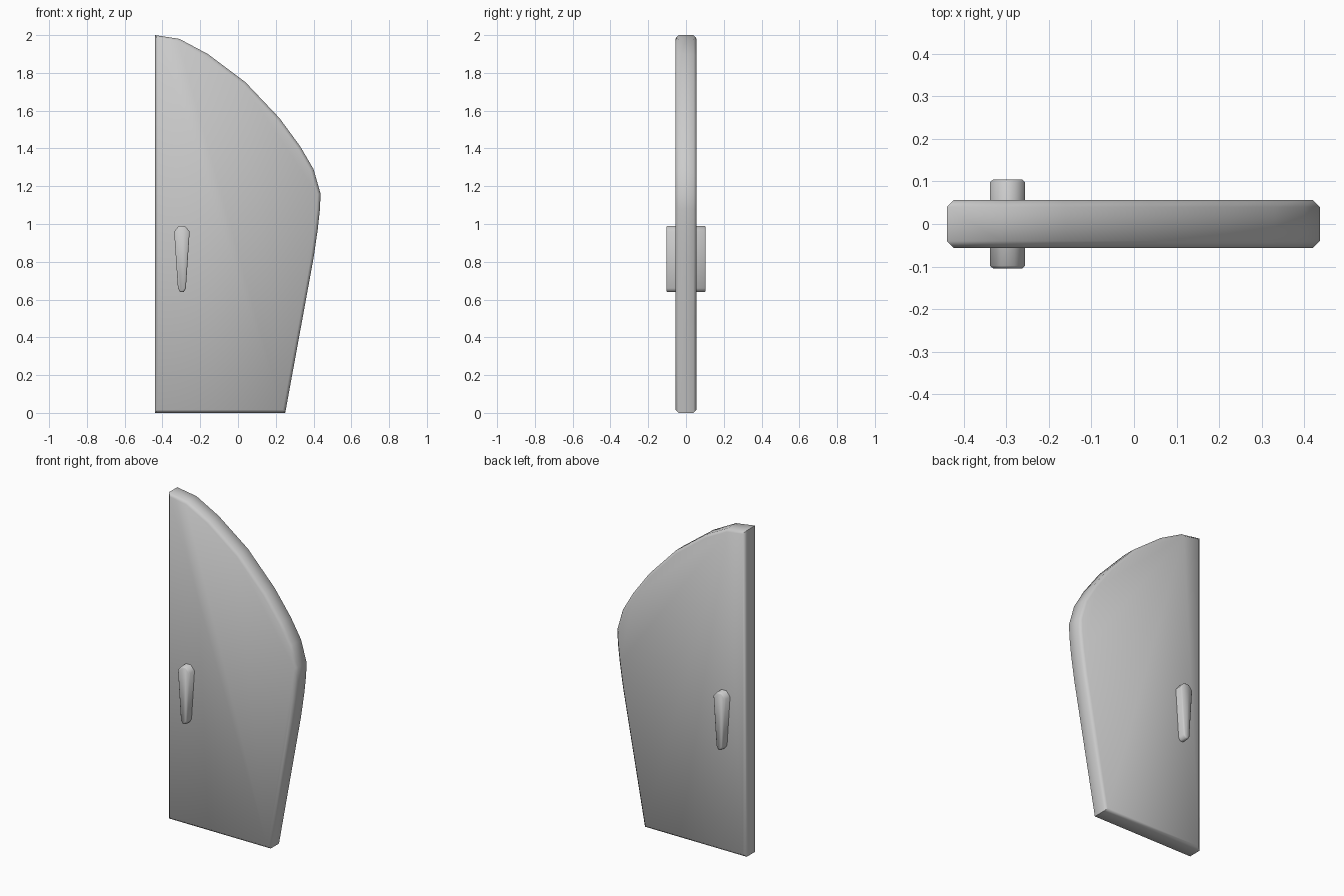
import bpy, bmesh, math

if "Cube" in bpy.data.objects:
    bpy.data.objects.remove(bpy.data.objects["Cube"])


def slab(name, outline, half, bevel):
    """Extrude an x-z outline through y and chamfer both face rims."""
    bm = bmesh.new()
    front = [bm.verts.new((x, -half, z)) for x, z in outline]
    back = [bm.verts.new((x, half, z)) for x, z in outline]
    bm.faces.new(front)
    bm.faces.new(back[::-1])
    n = len(outline)
    for i in range(n):
        j = (i + 1) % n
        bm.faces.new((front[i], back[i], back[j], front[j]))
    bmesh.ops.recalc_face_normals(bm, faces=bm.faces)
    rim = [e for e in bm.edges if e.verts[0].co.y * e.verts[1].co.y > 0]
    bmesh.ops.bevel(bm, geom=rim, offset=bevel, segments=1,
                    profile=0.5, affect='EDGES')
    bmesh.ops.recalc_face_normals(bm, faces=bm.faces)
    me = bpy.data.meshes.new(name)
    bm.to_mesh(me)
    bm.free()
    ob = bpy.data.objects.new(name, me)
    bpy.context.collection.objects.link(ob)
    bpy.ops.object.select_all(action='DESELECT')
    ob.select_set(True)
    bpy.context.view_layer.objects.active = ob
    bpy.ops.object.shade_smooth_by_angle(angle=math.radians(50))
    return ob


# Door leaf: straight hinge side, slanted outer side, arched top
slab("door_panel", [
    (-0.44, 0), (0.25, 0), (0.40, 0.82), (0.422, 0.97), (0.434, 1.08),
    (0.437, 1.16), (0.40, 1.29), (0.33, 1.41), (0.22, 1.56),
    (0.04, 1.75), (-0.16, 1.90), (-0.31, 1.98), (-0.44, 2.0)],
    0.056, 0.016)

# Tapered handle, passing through the leaf to show on both sides
half_profile = [(0.010, 0.64), (0.021, 0.66), (0.041, 0.96), (0.016, 0.99)]
cx = -0.297
slab("door_handle",
     [(cx + x, z) for x, z in half_profile] +
     [(cx - x, z) for x, z in reversed(half_profile)],
     0.104, 0.006)
